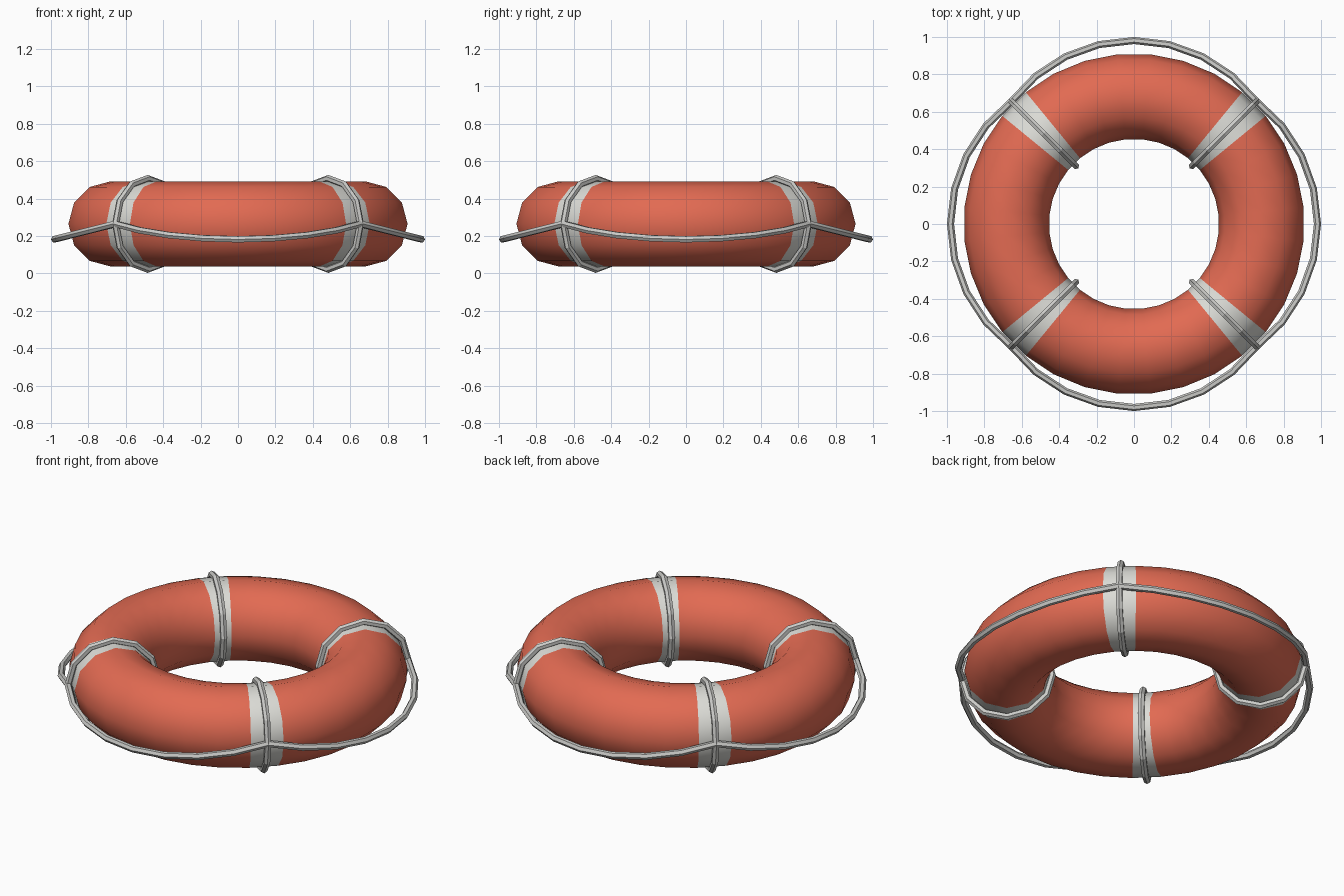
import bpy
from math import pi, sin, cos, asin
from mathutils import Matrix, Vector

if "Cube" in bpy.data.objects:
    bpy.data.objects.remove(bpy.data.objects["Cube"], do_unlink=True)

MID_Z = 0.265
RING_R = 0.683      # centre line of the float
TUBE_R = 0.228
ROPE_R = 0.019
SEGMENTS = 32


def material(name, color):
    mat = bpy.data.materials.new(name)
    mat.use_nodes = True
    mat.diffuse_color = color
    mat.node_tree.nodes["Principled BSDF"].inputs["Base Color"].default_value = color
    return mat


def finish(obj, name, angle, *mats):
    obj.name = name
    for mat in mats:
        obj.data.materials.append(mat)
    bpy.ops.object.select_all(action='DESELECT')
    obj.select_set(True)
    bpy.context.view_layer.objects.active = obj
    bpy.ops.object.shade_smooth_by_angle(angle=angle)


red = material("coral red", (0.76, 0.145, 0.085, 1))
white = material("band white", (0.72, 0.72, 0.68, 1))
grey = material("rope light grey", (0.60, 0.60, 0.58, 1))

# Float ring, turned half a segment so a face strip is centred on each diagonal
bpy.ops.mesh.primitive_torus_add(
    major_segments=SEGMENTS, minor_segments=12,
    major_radius=RING_R, minor_radius=TUBE_R, location=(0, 0, MID_Z))
ring = bpy.context.object
ring.data.transform(Matrix.Rotation(pi / SEGMENTS, 4, 'Z'))
finish(ring, "float_ring", pi, red, white)

# White bands on the four diagonals
for face in ring.data.polygons:
    c = face.center
    face.material_index = int(abs(abs(c.x) - abs(c.y)) < 0.02)

# Rope loops tied around the bands
for i, place in enumerate(("back_left", "back_right", "front_right", "front_left")):
    turn = pi / 4 + i * pi / 2
    bpy.ops.mesh.primitive_torus_add(
        major_segments=12, minor_segments=6,
        major_radius=0.243, minor_radius=ROPE_R,
        location=(RING_R * cos(turn), RING_R * sin(turn), MID_Z),
        rotation=(pi / 2, 0, turn))
    finish(bpy.context.object, "rope_loop_" + place, 0.45, grey)

# Grab line: four sagging arcs between the loops
ANCHOR, BULGE, SAG, STEPS = 0.655, 0.326, 0.082, 8
arc_r = (ANCHOR ** 2 + BULGE ** 2) / (2 * BULGE)
half = asin(ANCHOR / arc_r)
points = []
for side in range(4):
    spin = Matrix.Rotation(side * pi / 2, 3, 'Z')
    for k in range(STEPS):
        a = half * (2 * k / STEPS - 1)
        out = arc_r * (cos(a) - cos(half))
        p = Vector((ANCHOR + out, arc_r * sin(a), MID_Z - SAG * out / BULGE))
        points.append(spin @ p)

curve = bpy.data.curves.new("grab_line", 'CURVE')
curve.dimensions = '3D'
curve.bevel_depth = ROPE_R
curve.bevel_resolution = 1
spline = curve.splines.new('POLY')
spline.points.add(len(points) - 1)
for target, p in zip(spline.points, points):
    target.co = (*p, 1)
spline.use_cyclic_u = True
line = bpy.data.objects.new("grab_line", curve)
bpy.context.collection.objects.link(line)
bpy.ops.object.select_all(action='DESELECT')
line.select_set(True)
bpy.context.view_layer.objects.active = line
bpy.ops.object.convert(target='MESH')
finish(bpy.context.object, "grab_line", 0.45, grey)
